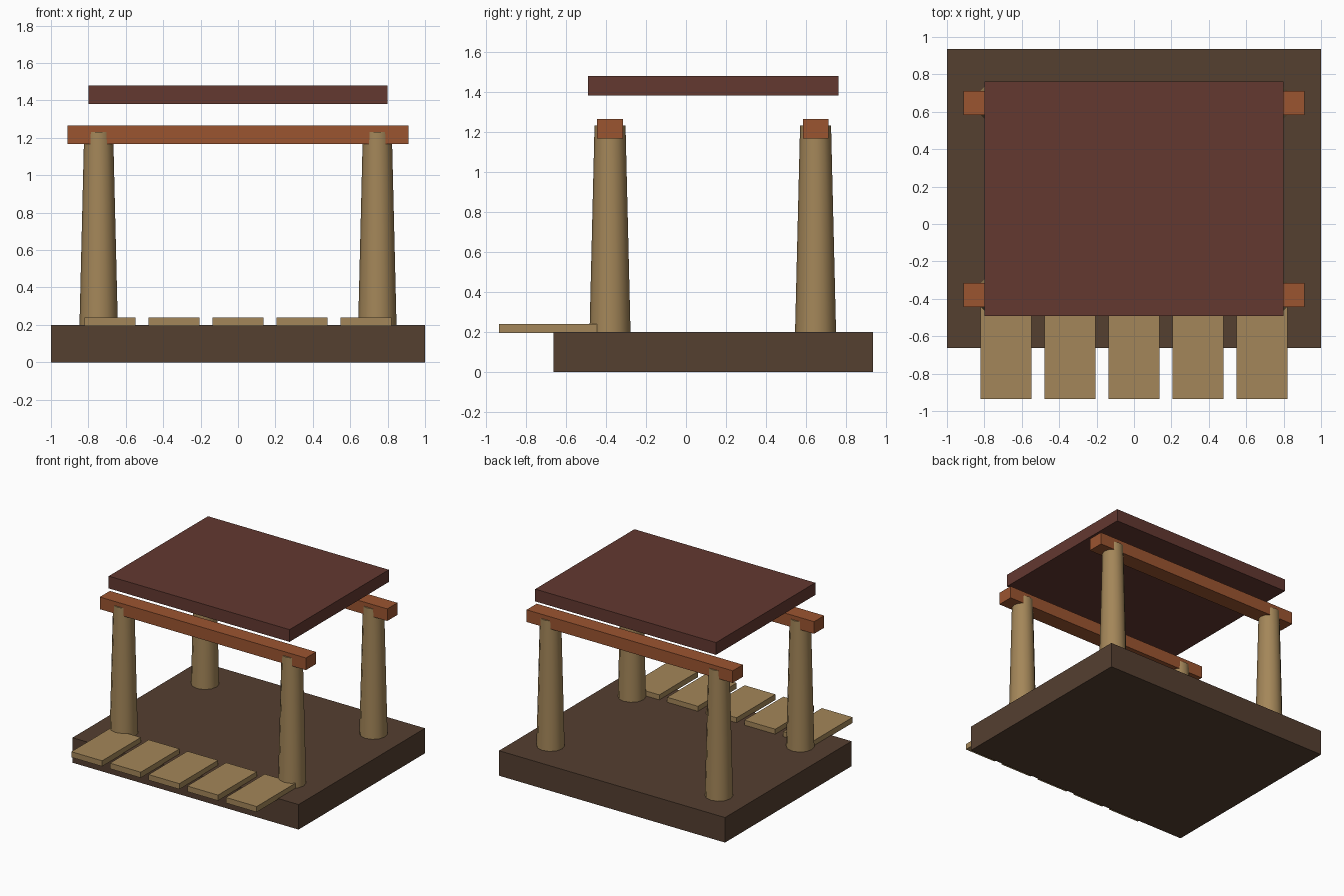
import bpy, math

if "Cube" in bpy.data.objects:
    bpy.data.objects.remove(bpy.data.objects["Cube"])


def material(name, rgb):
    m = bpy.data.materials.new(name)
    m.diffuse_color = (*rgb, 1)
    m.use_nodes = True
    m.node_tree.nodes["Principled BSDF"].inputs["Base Color"].default_value = m.diffuse_color
    return m


EARTH = material("dark_earth", (0.09, 0.05, 0.03, 1)[:3])
WOOD = material("pale_wood", (0.37, 0.24, 0.10))
BEAM = material("red_brown_wood", (0.33, 0.09, 0.03))
ROOF = material("dark_red_roof", (0.125, 0.04, 0.03))


def box(name, x, y, z, mat):
    """Box from (min, max) ranges on each axis."""
    ranges = (x, y, z)
    bpy.ops.mesh.primitive_cube_add(size=1, location=[(a + b) / 2 for a, b in ranges])
    o = bpy.context.object
    o.name = name
    o.scale = [b - a for a, b in ranges]
    bpy.ops.object.transform_apply(location=False, rotation=False, scale=True)
    o.data.materials.append(mat)
    return o


def column(name, x, y):
    """Tapered twelve-sided post standing on the platform."""
    z0, z1 = 0.2, 1.232
    bpy.ops.mesh.primitive_cone_add(vertices=12, radius1=0.1025, radius2=0.0775,
                                    depth=z1 - z0, location=(x, y, (z0 + z1) / 2))
    o = bpy.context.object
    o.name = name
    o.data.materials.append(WOOD)
    bpy.ops.object.shade_smooth_by_angle(angle=math.radians(40))


# Platform and roof slab
box("platform", (-1, 1), (-0.663, 0.935), (0, 0.2), EARTH)
box("roof_slab", (-0.8, 0.8), (-0.491, 0.763), (1.382, 1.48), ROOF)

# Front and back rows: two columns carrying one beam
for row, y in (("front", -0.38), ("back", 0.648)):
    for side, x in (("left", -0.745), ("right", 0.745)):
        column(f"{row}_{side}_column", x, y)
    box(f"{row}_beam", (-0.912, 0.912), (y - 0.064, y + 0.064), (1.168, 1.265), BEAM)

# Deck planks overhanging the front edge
for i in range(5):
    cx = (i - 2) * 0.342
    box(f"deck_plank_{i + 1}", (cx - 0.136, cx + 0.136), (-0.935, -0.445),
        (0.195, 0.24), WOOD)
